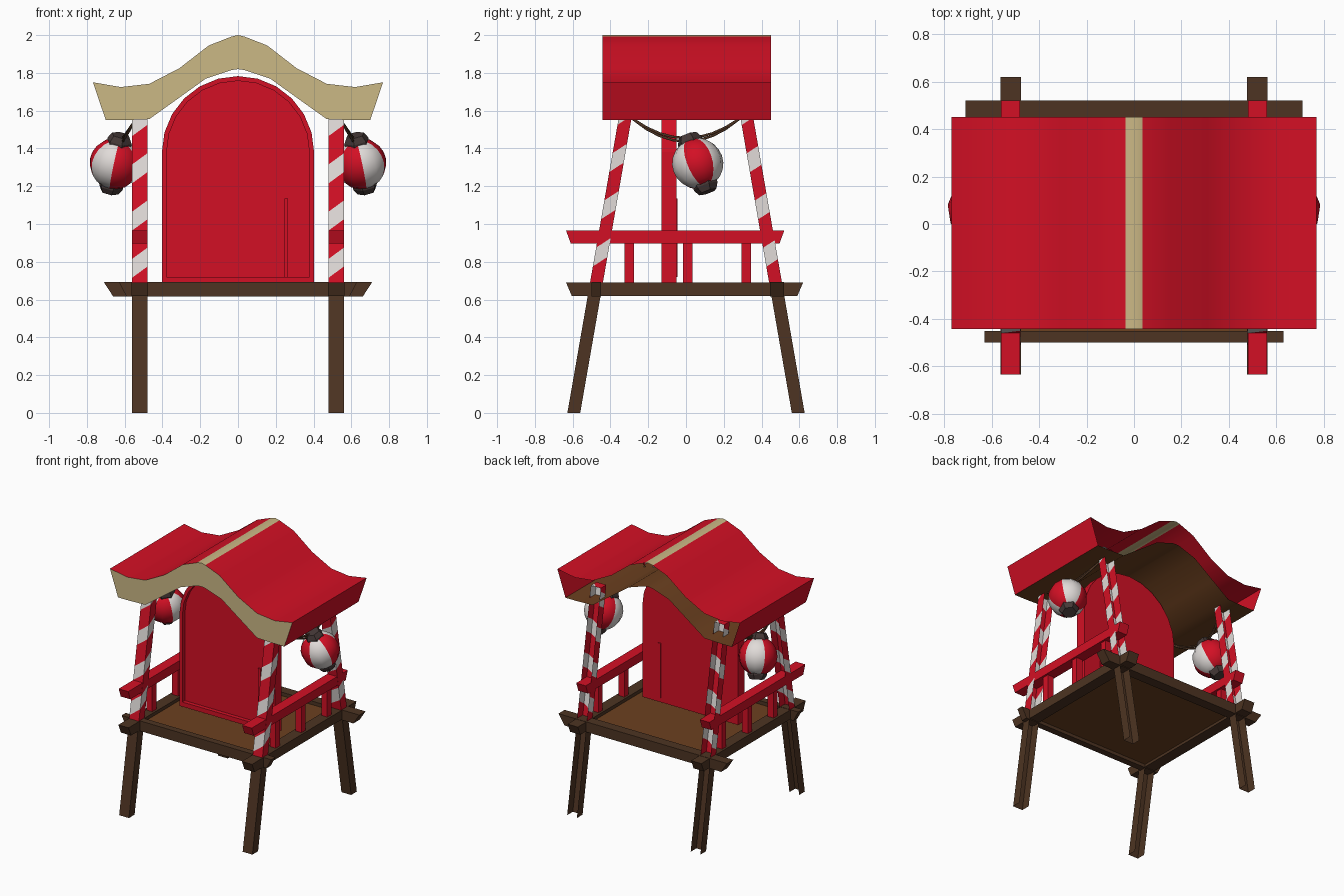
import bpy, bmesh, math
from mathutils import Vector, Matrix

if "Cube" in bpy.data.objects:
    bpy.data.objects.remove(bpy.data.objects["Cube"])


def material(name, col):
    m = bpy.data.materials.new(name)
    m.diffuse_color = (*col, 1)
    m.use_nodes = True
    m.node_tree.nodes["Principled BSDF"].inputs["Base Color"].default_value = m.diffuse_color
    return m


RED = material("red", (0.65, 0.005, 0.018))
CREAM = material("cream", (0.60, 0.48, 0.235))
TIMBER = material("dark timber", (0.075, 0.034, 0.016))
PLANK = material("plank brown", (0.15, 0.052, 0.014))
WHITE = material("white", (0.75, 0.71, 0.69))
CAP = material("lantern cap grey", (0.06, 0.04, 0.038))


def finish(name, bm, mats, recalc=True):
    if recalc:
        bmesh.ops.recalc_face_normals(bm, faces=bm.faces[:])
    me = bpy.data.meshes.new(name)
    bm.to_mesh(me)
    bm.free()
    for m in mats:
        me.materials.append(m)
    ob = bpy.data.objects.new(name, me)
    bpy.context.collection.objects.link(ob)
    return ob


def frustum_bm(bottom, z0, top, z1):
    """Box between two rectangles (x0, x1, y0, y1)."""
    bm = bmesh.new()
    vs = []
    for (x0, x1, y0, y1), z in ((bottom, z0), (top, z1)):
        vs.append([bm.verts.new((x, y, z)) for x, y in ((x0, y0), (x1, y0), (x1, y1), (x0, y1))])
    bm.faces.new(vs[0][::-1])
    bm.faces.new(vs[1])
    for i in range(4):
        j = (i + 1) % 4
        bm.faces.new((vs[0][i], vs[0][j], vs[1][j], vs[1][i]))
    bm.normal_update()
    return bm


def frustum(name, bottom, z0, top, z1, mat):
    return finish(name, frustum_bm(bottom, z0, top, z1), [mat])


def open_back(bm, also_bottom):
    dead = [f for f in bm.faces if f.normal.y > 0.9 or (also_bottom and f.normal.z < -0.9)]
    bmesh.ops.delete(bm, geom=dead, context='FACES')


# Leaning legs: plain timber below the deck, striped posts above, hollow at the back
LEAN = 0.174
for sx in (-1, 1):
    for sy in (-1, 1):
        def rect(z):
            yc = sy * (0.594 - LEAN * z)
            return (sx * 0.52 - 0.041, sx * 0.52 + 0.041, yc - 0.034, yc + 0.034)
        label = ("front" if sy < 0 else "back") + ("_left" if sx < 0 else "_right")
        bm = frustum_bm(rect(0), 0, rect(0.66), 0.66)
        open_back(bm, True)
        finish(label + "_leg", bm, [TIMBER], False)

        bm = frustum_bm(rect(0.66), 0.66, rect(1.64), 1.64)
        open_back(bm, True)
        n = Vector((-0.65, -0.65, 1))
        axis = Vector((0, -sy * LEAN, 1))
        base = Vector((sx * 0.52, sy * 0.594, 0))
        for k in range(-1, 5):
            for d in (-0.05, 0.05):
                co = base + axis * (0.82 + 0.25 * k + d)
                bmesh.ops.bisect_plane(bm, geom=bm.verts[:] + bm.edges[:] + bm.faces[:],
                                       plane_co=co, plane_no=n)
        for f in bm.faces:
            t = (f.calc_center_median() - base).dot(n) / axis.dot(n)
            f.material_index = 1 if (t - 0.77) % 0.25 < 0.1 else 0
        finish(label + "_striped_post", bm, [RED, WHITE], False)

# Deck, deck beams, railings
frustum("deck_floor", (-0.5, 0.5, -0.46, 0.47), 0.64, (-0.5, 0.5, -0.46, 0.47), 0.665, PLANK)
frustum("front_beam", (-0.59, 0.59, -0.5, -0.45), 0.615, (-0.63, 0.63, -0.5, -0.45), 0.692, TIMBER)
frustum("back_beam", (-0.66, 0.66, 0.445, 0.52), 0.615, (-0.71, 0.71, 0.445, 0.52), 0.692, TIMBER)
for s, side in ((-1, "left"), (1, "right")):
    x = s * 0.52
    frustum(side + "_beam", (x - 0.043, x + 0.043, -0.605, 0.59), 0.62,
            (x - 0.043, x + 0.043, -0.635, 0.62), 0.69, TIMBER)
    frustum(side + "_rail", (x - 0.04, x + 0.04, -0.61, 0.495), 0.897,
            (x - 0.04, x + 0.04, -0.635, 0.52), 0.965, RED)
    for y in (-0.3, 0.01, 0.32):
        r = (x - 0.025, x + 0.025, y - 0.025, y + 0.025)
        frustum(side + "_baluster", r, 0.68, r, 0.9, RED)


# Arched board with a recessed face
def arch(r, z0, zc=1.38):
    pts = [(r, z0)]
    pts += [(r * math.cos(math.pi * i / 12), zc + r * math.sin(math.pi * i / 12)) for i in range(13)]
    return pts + [(-r, z0)]


bm = bmesh.new()
outer, inner = arch(0.403, 0.685), arch(0.378, 0.72)
loops = [[bm.verts.new((x, y, z)) for x, z in pts]
         for pts, y in ((outer, -0.05), (outer, -0.13), (inner, -0.13), (inner, -0.1))]
for a, b in zip(loops, loops[1:]):
    for i in range(len(a)):
        j = (i + 1) % len(a)
        bm.faces.new((a[i], a[j], b[j], b[i]))
bm.faces.new(loops[0])
bm.faces.new(loops[-1])
finish("arched_board", bm, [RED])
r = (0.245, 0.265, -0.108, -0.044)
frustum("board_bar", r, 0.72, r, 1.135, RED)

# Curved roof: top skin, eave sides, cream front gable, brown ceiling, open at the back
half_top = [(0.035, 1.992), (0.155, 1.945), (0.31, 1.825), (0.47, 1.742), (0.62, 1.725), (0.768, 1.75)]
half_bot = [(0.035, 1.815), (0.17, 1.77), (0.33, 1.655), (0.47, 1.555), (0.60, 1.55), (0.70, 1.55)]


def full(half, peak):
    return [(-x, z) for x, z in reversed(half)] + [(0, peak)] + half


top, bot = full(half_top, 2.0), full(half_bot, 1.82)
Y0, Y1 = -0.443, 0.45


def strips(name, a, b, ya, yb, mats, rule=None, smooth=False, up=1):
    """Strip of quads between profile a at ya and profile b at yb."""
    bm = bmesh.new()
    va = [bm.verts.new((x, ya, z)) for x, z in a]
    vb = [bm.verts.new((x, yb, z)) for x, z in b]
    for i in range(len(a) - 1):
        quad = (va[i], va[i + 1], vb[i + 1], vb[i])
        f = bm.faces.new(quad if up > 0 else quad[::-1])
        f.smooth = smooth
        if rule:
            f.material_index = rule(f.calc_center_median())
    return finish(name, bm, mats, False)


strips("roof_top", top, top, Y0, Y1, [RED, CREAM], lambda c: int(abs(c.x) < 0.034), True)
strips("roof_ceiling", bot, bot, Y0, Y1, [PLANK], smooth=True, up=-1)
strips("front_gable", bot, top, Y0, Y0, [CREAM])
for k, side, up in ((0, "left", -1), (-1, "right", 1)):
    edge = [bot[k], top[k]]
    strips(side + "_eave", edge, edge, Y0, Y1, [RED], up=-up)


# Hanging tilted lanterns with striped gores, and their ropes
def ring_shape(bm, prof, n, twist, mat_rule):
    rings = [[bm.verts.new((r * math.cos(twist + 2 * math.pi * i / n),
                            r * math.sin(twist + 2 * math.pi * i / n), z)) for i in range(n)]
             for r, z in prof]
    for a, b in zip(rings, rings[1:]):
        for i in range(n):
            j = (i + 1) % n
            bm.faces.new((a[i], a[j], b[j], b[i])).material_index = mat_rule(i)
    for e in (rings[0], rings[-1]):
        bm.faces.new(e).material_index = mat_rule(0)


tilt = Vector((0, 0, 1)).rotation_difference(Vector((-0.055, -0.1, 0.28)).normalized()).to_matrix().to_4x4()
for s, side in ((-1, "left"), (1, "right")):
    place = Matrix.Diagonal((s, 1, 1, 1)) @ Matrix.Translation((0.65, 0.062, 1.32)) @ tilt
    bm = bmesh.new()
    globe = [(0.136 * math.cos(a), 0.136 * math.sin(a))
             for a in (math.radians(-66 + 132 * i / 8) for i in range(9))]
    ring_shape(bm, globe, 12, math.radians(-25), lambda i: (i // 2) % 2)
    bm.transform(place)
    for f in bm.faces:
        f.smooth = True
    finish(side + "_lantern_globe", bm, [RED, WHITE])
    bm = bmesh.new()
    for d in (-1, 1):
        ring_shape(bm, [(0.068, d * 0.113), (0.068, d * 0.13), (0.05, d * 0.162)], 6, 0.3, lambda i: 0)
    bm.transform(place)
    finish(side + "_lantern_caps", bm, [CAP])
    for sag in (0, 0.018):
        cu = bpy.data.curves.new(side + "_rope", 'CURVE')
        cu.dimensions = '3D'
        cu.bevel_depth = 0.007
        cu.bevel_resolution = 1
        sp = cu.splines.new('POLY')
        sp.points.add(8)
        for i, p in enumerate(sp.points):
            t = -1 + i / 4
            u = 1 - t * t
            p.co = (s * (0.54 + 0.07 * u), 0.28 * t, 1.555 - (0.1 + sag) * u, 1)
        cu.materials.append(TIMBER)
        bpy.context.collection.objects.link(bpy.data.objects.new(side + "_rope", cu))
